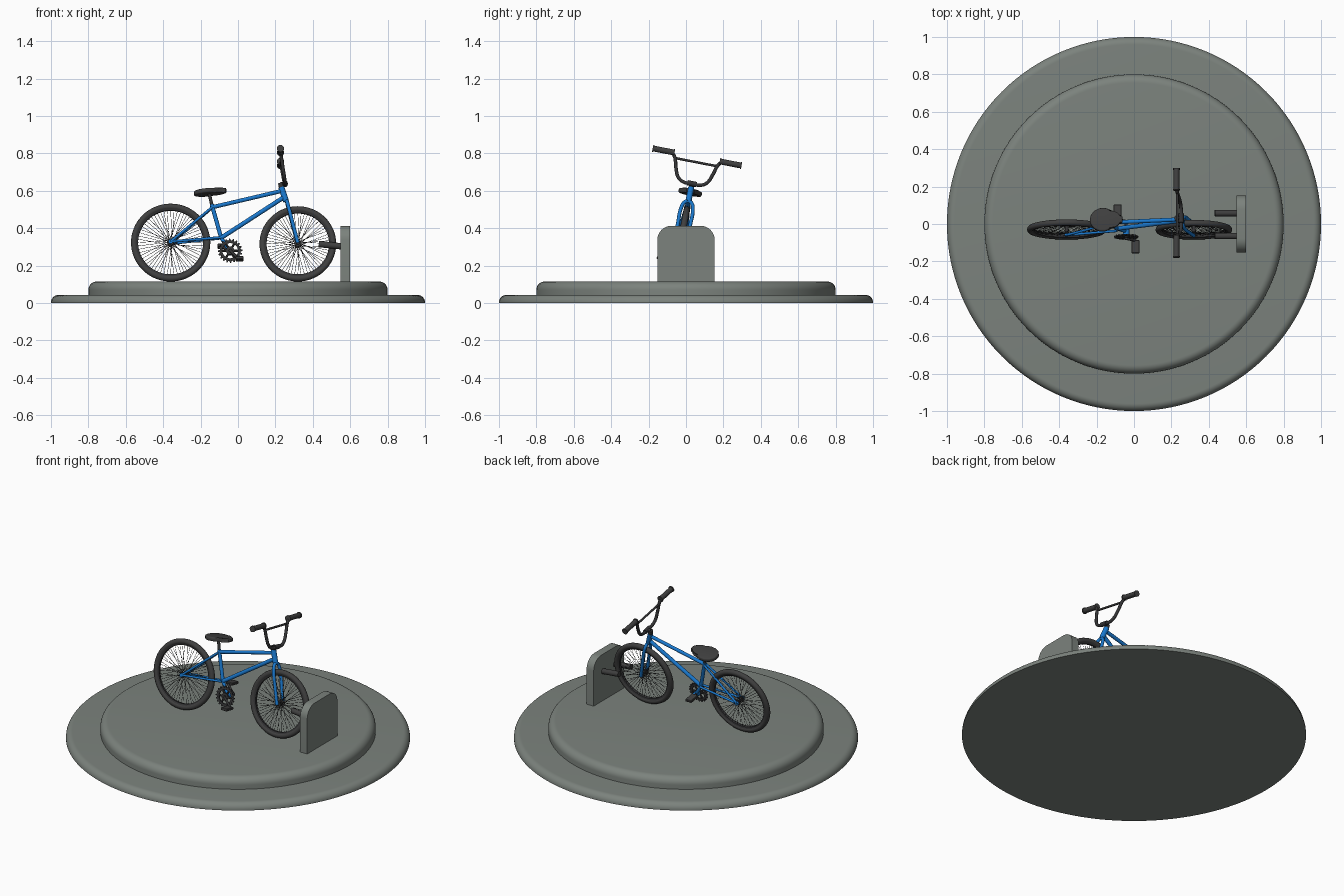
import bpy, bmesh, math
from math import sin, cos, pi
from mathutils import Matrix, Vector

if "Cube" in bpy.data.objects:
    bpy.data.objects.remove(bpy.data.objects["Cube"])

def mat(name, c):
    m = bpy.data.materials.new(name)
    m.diffuse_color = (*c, 1)
    m.use_nodes = True
    m.node_tree.nodes["Principled BSDF"].inputs["Base Color"].default_value = m.diffuse_color
    return m

GREY = mat("stone grey", (0.20, 0.225, 0.205))
BLUE = mat("frame blue", (0.01, 0.19, 0.62))
BLACK = mat("rubber black", (0.05, 0.05, 0.05))
STEEL = mat("dark steel", (0.035, 0.035, 0.037))

# the bicycle leans towards +y on its stand
LEAN = Matrix.Translation((0, -0.07, 0.115)) @ Matrix.Rotation(math.radians(-11), 4, 'X')
ID = Matrix.Identity(4)

def finish(ob, m, M, angle=35):
    ob.data.materials.clear()
    ob.data.materials.append(m)
    ob.data.transform(M)
    bpy.ops.object.select_all(action='DESELECT')
    ob.select_set(True)
    bpy.context.view_layer.objects.active = ob
    bpy.ops.object.shade_smooth_by_angle(angle=math.radians(angle))
    return ob

def from_bm(name, bm, m, M=LEAN):
    bmesh.ops.recalc_face_normals(bm, faces=bm.faces)
    me = bpy.data.meshes.new(name)
    bm.to_mesh(me)
    bm.free()
    ob = bpy.data.objects.new(name, me)
    bpy.context.collection.objects.link(ob)
    return finish(ob, m, M)

def add_rod(bm, a, b, r, n=12, r2=None):
    a, b = Vector(a), Vector(b)
    d = b - a
    T = Matrix.Translation((a + b) / 2) @ d.to_track_quat('Z', 'Y').to_matrix().to_4x4()
    bmesh.ops.create_cone(bm, cap_ends=True, segments=n, radius1=r,
                          radius2=r if r2 is None else r2, depth=d.length, matrix=T)

def rods(name, items, m, M=LEAN, n=12):
    bm = bmesh.new()
    for a, b, r in items:
        add_rod(bm, a, b, r, n)
    return from_bm(name, bm, m, M)

def bent_tube(name, pts, r, m, M=LEAN):
    cu = bpy.data.curves.new(name, 'CURVE')
    cu.dimensions = '3D'
    cu.bevel_depth, cu.bevel_resolution, cu.resolution_u = r, 3, 6
    cu.use_fill_caps = True
    sp = cu.splines.new('BEZIER')
    sp.bezier_points.add(len(pts) - 1)
    for p, co in zip(sp.bezier_points, pts):
        p.co = co
        p.handle_left_type = p.handle_right_type = 'AUTO'
    ob = bpy.data.objects.new(name, cu)
    bpy.context.collection.objects.link(ob)
    bpy.ops.object.select_all(action='DESELECT')
    ob.select_set(True)
    bpy.context.view_layer.objects.active = ob
    bpy.ops.object.convert(target='MESH')
    return finish(bpy.context.view_layer.objects.active, m, M, 60)

def lathe(name, prof, m, M, steps=96, closed=False):
    # profile of (radius, height) turned about z
    bm = bmesh.new()
    rings = []
    for i in range(steps):
        a = 2 * pi * i / steps
        rings.append([bm.verts.new((r * cos(a), r * sin(a), z)) for r, z in prof])
    n = len(prof)
    for i in range(steps):
        A, B = rings[i], rings[(i + 1) % steps]
        for j in range(n if closed else n - 1):
            k = (j + 1) % n
            bm.faces.new((A[j], B[j], B[k], A[k]))
    if not closed:
        bm.faces.new([q[0] for q in rings])
        bm.faces.new([q[-1] for q in rings])
    return from_bm(name, bm, m, M)

def prism(name, lower, upper, m, M=LEAN, bevel=0):
    bm = bmesh.new()
    lo = [bm.verts.new(p) for p in lower]
    up = [bm.verts.new(p) for p in upper]
    n = len(lo)
    for i in range(n):
        bm.faces.new((lo[i], lo[(i + 1) % n], up[(i + 1) % n], up[i]))
    caps = [bm.faces.new(lo), bm.faces.new(up)]
    if bevel:
        edges = list({e for f in caps for e in f.edges})
        bmesh.ops.bevel(bm, geom=edges, offset=bevel, segments=3, profile=0.5, affect='EDGES')
    return from_bm(name, bm, m, M)

# round stepped base
def disc(name, R, z0, z1, q):
    prof = [(R, z0)] + [(R - q + q * cos(a), z1 - q + q * sin(a))
                        for a in [pi / 2 * i / 8 for i in range(9)]]
    lathe(name, prof, GREY, ID, 128)

disc("base_lower", 1.0, 0.0, 0.043, 0.04)
disc("base_upper", 0.8, 0.03, 0.115, 0.045)

# stand plate with rounded top corners and two pegs
q = 0.075
side = [(0.153 - q + q * cos(a), 0.413 - q + q * sin(a)) for a in [pi / 2 * i / 8 for i in range(9)]]
outline = [(0.153, 0.11)] + side + [(-y, z) for y, z in reversed(side)] + [(-0.153, 0.11)]
prism("stand_plate", [(0.548, y, z) for y, z in outline],
      [(0.598, y, z) for y, z in outline], GREY, ID)
rods("stand_pegs", [((0.432, y, 0.315), (0.555, y, 0.303), 0.017) for y in (0.058, -0.064)],
     BLACK, ID, 20)

# wheels
def wheel(tag, x, R):
    W = LEAN @ Matrix.Translation((x, 0, R)) @ Matrix.Rotation(pi / 2, 4, 'X')
    t = 0.017
    lathe(tag + "_tyre", [(R - t + t * cos(a), t * sin(a)) for a in
                          [2 * pi * i / 12 for i in range(12)]], BLACK, W, 72, True)
    ri = R - 0.038
    lathe(tag + "_rim", [(ri, -0.008), (ri + 0.012, -0.013), (ri + 0.012, 0.013), (ri, 0.008)],
          STEEL, W, 72, True)
    rods(tag + "_hub", [((0, 0, -0.034), (0, 0, 0.034), 0.009)] +
         [((0, 0, s * 0.018), (0, 0, s * 0.023), 0.018) for s in (-1, 1)], STEEL, W, 20)
    n, items = 60, []
    for i in range(n):
        a = 2 * pi * i / n
        b = a + (0.5 if i % 4 < 2 else -0.5)
        items.append(((0.015 * cos(b), 0.015 * sin(b), 0.02 * (-1) ** i),
                      (ri * cos(a), ri * sin(a), 0), 0.0011))
    rods(tag + "_spokes", items, STEEL, W, 4)

wheel("rear_wheel", -0.36, 0.212)
wheel("front_wheel", 0.32, 0.205)

# frame
S, J, CR = (-0.136, 0, 0.405), (-0.09, 0, 0.238), (-0.042, 0, 0.162)
HT, HB = (0.232, 0, 0.512), (0.257, 0, 0.437)
rods("frame_tubes", [(S, (0.237, 0, 0.494), 0.011), (J, (0.25, 0, 0.462), 0.012),
                     ((-0.14, 0, 0.418), J, 0.011), (J, CR, 0.010), (HB, HT, 0.016),
                     ((-0.042, -0.022, 0.162), (-0.042, 0.022, 0.162), 0.017)], BLUE)
stays = []
for s in (-1, 1):
    ax = (-0.36, s * 0.03, 0.212)
    stays += [(ax, (-0.138, s * 0.008, 0.403), 0.007), (ax, (-0.09, s * 0.012, 0.238), 0.007),
              ((-0.36, s * 0.025, 0.212), (-0.36, s * 0.035, 0.212), 0.012)]
rods("rear_stays", stays, BLUE)

# fork as one bent loop around the wheel
leg = [(0.32, 0.032, 0.205), (0.293, 0.033, 0.31), (0.27, 0.031, 0.40), (0.263, 0.02, 0.428)]
bent_tube("fork", leg + [(0.26, 0, 0.438)] + [(x, -y, z) for x, y, z in reversed(leg)], 0.010, BLUE)

# stem and handlebar
rods("stem", [(HT, (0.228, 0, 0.536), 0.014), ((0.228, 0, 0.53), (0.255, 0, 0.532), 0.012),
              ((0.252, -0.025, 0.533), (0.252, 0.025, 0.533), 0.014)], STEEL)
half = [(0.227, 0.235, 0.678), (0.227, 0.145, 0.678), (0.23, 0.122, 0.662),
        (0.24, 0.10, 0.60), (0.248, 0.078, 0.552), (0.252, 0.045, 0.533)]
bent_tube("handlebar", half + [(0.252, 0, 0.533)] + [(x, -y, z) for x, y, z in reversed(half)],
          0.0095, STEEL)
rods("crossbar", [((0.231, -0.119, 0.65), (0.231, 0.119, 0.65), 0.0065)], STEEL)
grips = []
for s in (-1, 1):
    grips += [((0.227, s * 0.125, 0.678), (0.227, s * 0.24, 0.678), 0.0155),
              ((0.227, s * 0.123, 0.678), (0.227, s * 0.129, 0.678), 0.019),
              ((0.227, s * 0.236, 0.678), (0.227, s * 0.242, 0.678), 0.019)]
rods("grips", grips, BLACK, n=20)

# seat and post
rods("seat_post", [((-0.138, 0, 0.41), (-0.155, 0, 0.482), 0.009)], STEEL)
hs = [(-0.062, 0.014), (-0.068, 0.022), (-0.09, 0.026), (-0.108, 0.036), (-0.13, 0.054),
      (-0.155, 0.063), (-0.185, 0.062), (-0.213, 0.048), (-0.23, 0.027), (-0.235, 0.01)]
shape = hs + [(x, -y) for x, y in reversed(hs)]
low = [(x, y, 0.467 + 0.09 * (x + 0.235)) for x, y in shape]
prism("seat", low, [(x, y, z + 0.025) for x, y, z in low], BLACK, bevel=0.008)

# toothed chainring with arms
C = LEAN @ Matrix.Translation((CR[0], -0.03, CR[2])) @ Matrix.Rotation(pi / 2, 4, 'X')
bm = bmesh.new()
N = 80
rows = []
for i in range(N):
    a = 2 * pi * i / N
    ro = 0.065 if i % 4 < 2 else 0.055
    rows.append([bm.verts.new((r * cos(a), r * sin(a), z)) for r, z in
                 ((0.042, -0.004), (ro, -0.004), (ro, 0.004), (0.042, 0.004))])
for i in range(N):
    A, B = rows[i], rows[(i + 1) % N]
    for j in range(4):
        k = (j + 1) % 4
        bm.faces.new((A[j], B[j], B[k], A[k]))
for i in range(6):
    a = pi * i / 3
    add_rod(bm, (0, 0, 0), (0.045 * cos(a), 0.045 * sin(a), 0), 0.006, 8)
add_rod(bm, (0, 0, -0.006), (0, 0, 0.006), 0.022, 20)
from_bm("chainring", bm, STEEL, C)

# cranks and pedals on opposite sides
near, far = (0.008, 0.110), (-0.088, 0.212)
rods("cranks", [((-0.042, -0.045, 0.162), (-0.042, 0.06, 0.162), 0.008),
                ((-0.042, -0.04, 0.162), (near[0], -0.04, near[1]), 0.007),
                ((-0.042, 0.055, 0.162), (far[0], 0.055, far[1]), 0.007),
                ((near[0], -0.036, near[1]), (near[0], -0.1, near[1]), 0.004),
                ((far[0], 0.05, far[1]), (far[0], 0.13, far[1]), 0.004)], STEEL)
for name, (x, z), y in (("near_pedal", near, -0.074), ("far_pedal", far, 0.1)):
    bm = bmesh.new()
    bmesh.ops.create_cube(bm, size=1, matrix=Matrix.Translation((x, y, z)) @
                          Matrix.Diagonal((0.044, 0.07, 0.016, 1)))
    bmesh.ops.bevel(bm, geom=list(bm.edges), offset=0.003, segments=1, affect='EDGES')
    from_bm(name, bm, BLACK)
